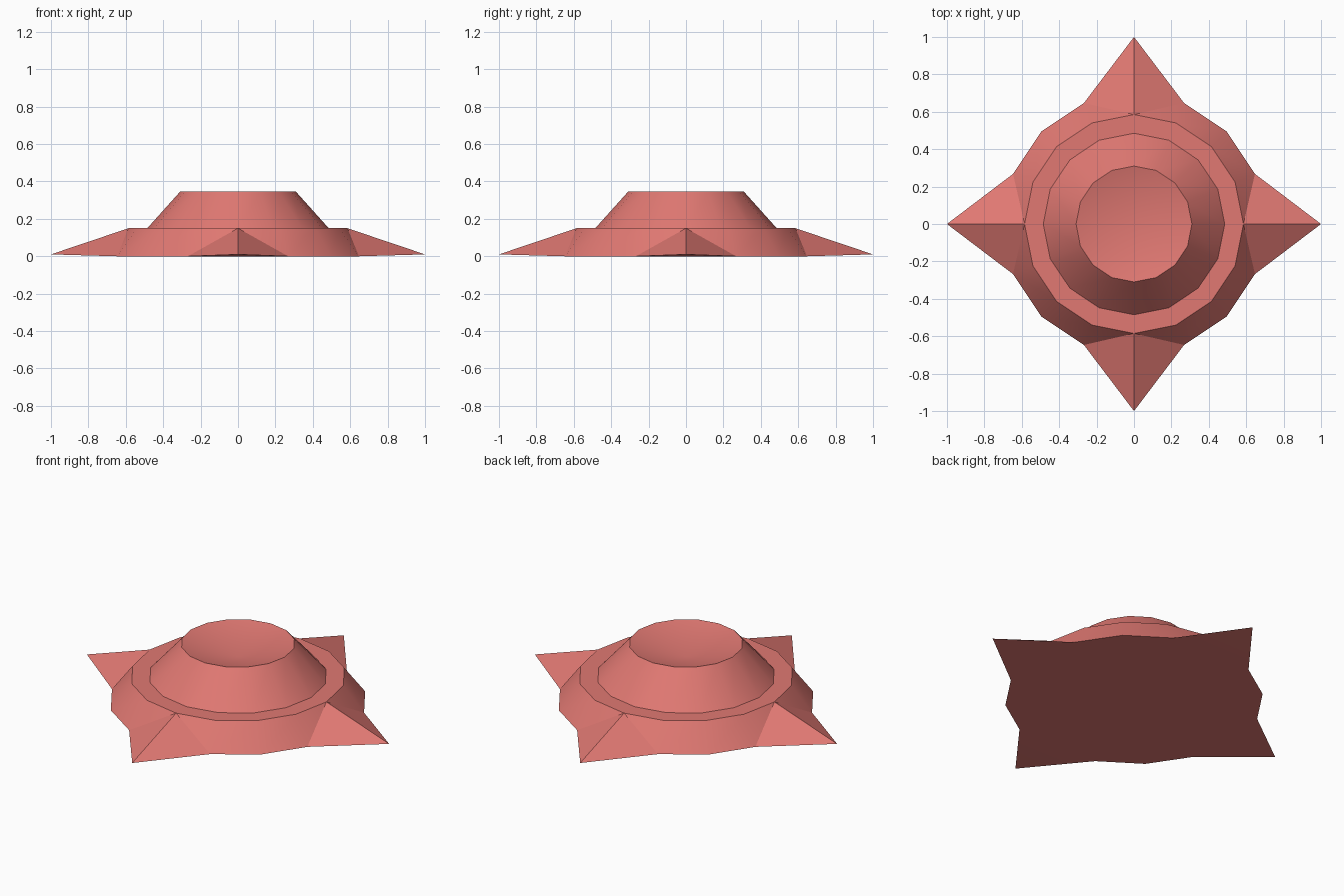
import bpy
import bmesh
from math import cos, sin, radians, tau

SIDES = 16

if "Cube" in bpy.data.objects:
    bpy.data.objects.remove(bpy.data.objects["Cube"])

coral = bpy.data.materials.new("coral_red")
colour = (0.75, 0.19, 0.17, 1)
coral.diffuse_color = colour
coral.use_nodes = True
coral.node_tree.nodes["Principled BSDF"].inputs["Base Color"].default_value = colour


def ring(bm, radius, z):
    return [bm.verts.new((radius * cos(tau * i / SIDES), radius * sin(tau * i / SIDES), z))
            for i in range(SIDES)]


def bridge(bm, lower, upper):
    for i in range(SIDES):
        j = (i + 1) % SIDES
        bm.faces.new((lower[i], lower[j], upper[j], upper[i]))


def finish(bm, name):
    mesh = bpy.data.meshes.new(name)
    bm.to_mesh(mesh)
    bm.free()
    mesh.materials.append(coral)
    obj = bpy.data.objects.new(name, mesh)
    bpy.context.collection.objects.link(obj)
    bpy.ops.object.select_all(action='DESELECT')
    obj.select_set(True)
    bpy.context.view_layer.objects.active = obj
    bpy.ops.object.shade_smooth_by_angle(angle=radians(25))
    return obj


# Base flange: every fourth foot vertex is pulled out into a spike
bm = bmesh.new()
foot = ring(bm, 0.70, 0)
shoulder = ring(bm, 0.585, 0.15)
ledge = ring(bm, 0.485, 0.15)
for tip in foot[::4]:
    tip.co = tip.co / 0.70
    tip.co.z = 0.01
for i in range(SIDES):
    j = (i + 1) % SIDES
    a, b, c, d = foot[i], foot[j], shoulder[j], shoulder[i]
    # Split each wall quad so the spike ridge meets the shoulder
    if i % 4 == 0:
        bm.faces.new((a, b, d))
        bm.faces.new((b, c, d))
    elif j % 4 == 0:
        bm.faces.new((a, b, c))
        bm.faces.new((a, c, d))
    else:
        bm.faces.new((a, b, c, d))
bridge(bm, shoulder, ledge)
# Flat underside with a triangle below each spike
bm.faces.new([v for i, v in reversed(list(enumerate(foot))) if i % 4])
for i in range(0, SIDES, 4):
    bm.faces.new((foot[i + 1], foot[i], foot[i - 1]))
finish(bm, "spiked_base")

# Tapered hub with a shallow dish in its top
bm = bmesh.new()
hub_foot = ring(bm, 0.485, 0.15)
rim = ring(bm, 0.31, 0.345)
bridge(bm, hub_foot, rim)
dish = bm.verts.new((0, 0, 0.265))
for i in range(SIDES):
    bm.faces.new((rim[i], rim[(i + 1) % SIDES], dish))
finish(bm, "dished_hub")
